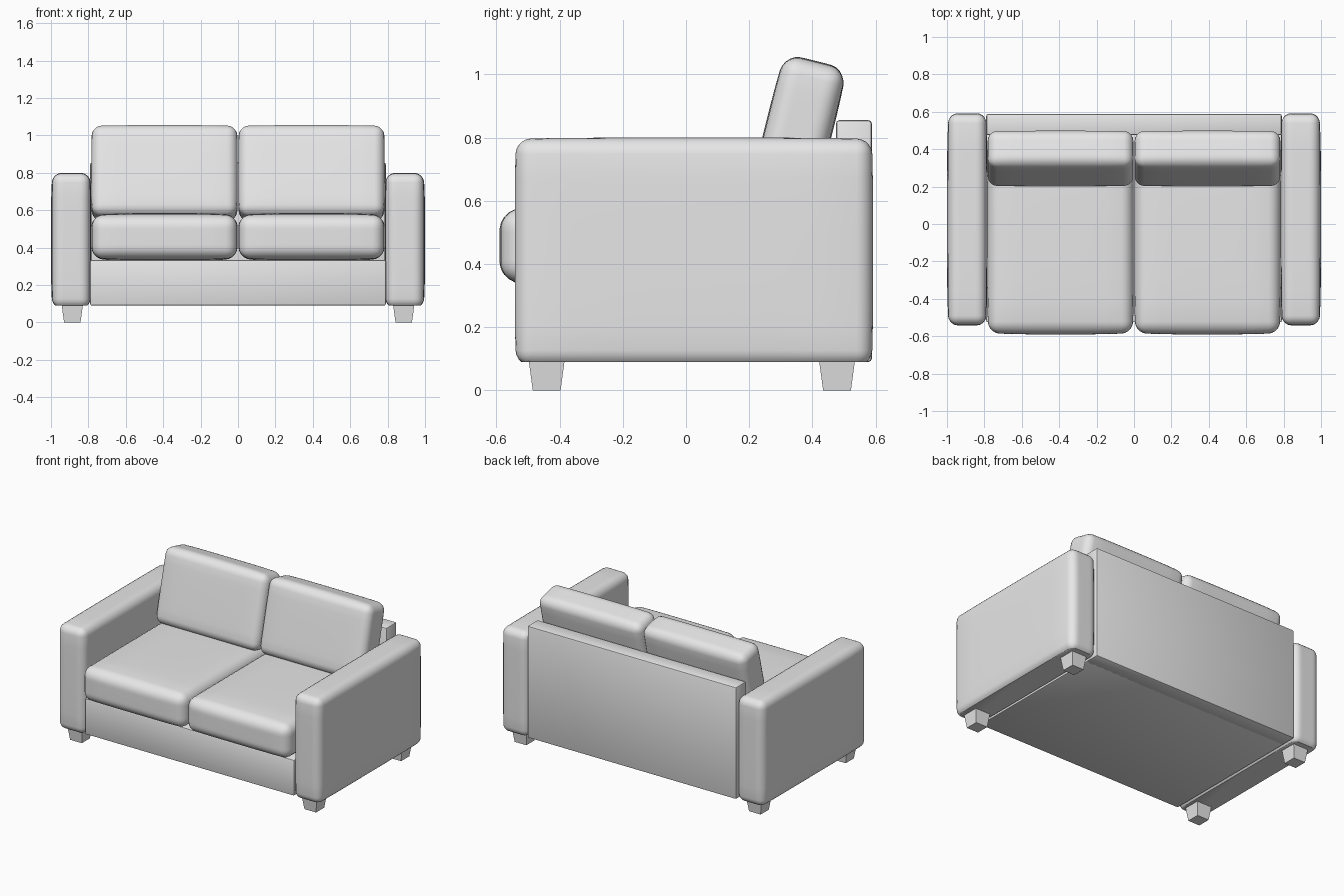
import bpy, bmesh, math
from mathutils import Matrix, Vector

if "Cube" in bpy.data.objects:
    bpy.data.objects.remove(bpy.data.objects["Cube"])

fabric = bpy.data.materials.new("grey upholstery")
fabric.diffuse_color = (0.8, 0.8, 0.8, 1)
fabric.use_nodes = True
fabric.node_tree.nodes["Principled BSDF"].inputs["Base Color"].default_value = fabric.diffuse_color


def finish(bm, name, angle=35):
    """Turn a bmesh into a smooth-shaded object with the fabric colour."""
    bmesh.ops.recalc_face_normals(bm, faces=bm.faces[:])
    mesh = bpy.data.meshes.new(name)
    bm.to_mesh(mesh)
    bm.free()
    mesh.materials.append(fabric)
    mesh.shade_smooth()
    mesh.set_sharp_from_angle(angle=math.radians(angle))
    ob = bpy.data.objects.new(name, mesh)
    bpy.context.collection.objects.link(ob)
    return ob


def soft_box(name, lo, hi, radius, puff=(0, 0, 0), tilt=0, floor=None, segments=5):
    """Rounded box between two corners, with bulging sides, optional tilt and flat cut base."""
    lo, hi, puff = Vector(lo), Vector(hi), Vector(puff)
    centre, half = (lo + hi) / 2, (hi - lo) / 2 - puff
    bm = bmesh.new()
    bmesh.ops.create_cube(bm, size=2, matrix=Matrix.Diagonal((*half, 1)))
    bmesh.ops.bevel(bm, geom=bm.edges[:], offset=radius, segments=segments,
                    profile=0.5, affect='EDGES')
    # extra loops so that the sides can bulge
    if puff.length > 0:
        for axis in range(3):
            no = Vector([float(i == axis) for i in range(3)])
            for k in range(-3, 4):
                bmesh.ops.bisect_plane(bm, geom=bm.verts[:] + bm.edges[:] + bm.faces[:],
                                       plane_co=no * (half[axis] - radius) * k / 4, plane_no=no)
        for v in bm.verts:
            f = [v.co[i] / half[i] for i in range(3)]
            w = [max(0, 1 - t ** 4) for t in f]
            v.co += Vector((puff.x * f[0] * w[1] * w[2],
                            puff.y * f[1] * w[0] * w[2],
                            puff.z * f[2] * w[0] * w[1]))
    bm.transform(Matrix.Translation(centre) @ Matrix.Rotation(tilt, 4, 'X'))
    if floor is not None:
        bmesh.ops.bisect_plane(bm, geom=bm.verts[:] + bm.edges[:] + bm.faces[:],
                               plane_co=(0, 0, floor), plane_no=(0, 0, 1), clear_inner=True)
        bmesh.ops.holes_fill(bm, edges=[e for e in bm.edges if e.is_boundary], sides=0)
    return finish(bm, name)


def leg(name, x, y):
    """Tapered square foot, narrower at the ground."""
    bm = bmesh.new()
    bmesh.ops.create_cube(bm, size=1)
    for v in bm.verts:
        w = 0.115 if v.co.z > 0 else 0.088
        v.co = (x + v.co.x * w, y + v.co.y * w, 0.1 if v.co.z > 0 else 0)
    finish(bm, name)


# frame: base and back panel
soft_box("base", (-0.79, -0.525, 0.09), (0.79, 0.5, 0.335), 0.008, segments=2)
soft_box("back_panel", (-0.79, 0.475, 0.09), (0.79, 0.588, 0.855), 0.01, segments=2)

for side, s in (("left", -1), ("right", 1)):
    def span(a, b):
        return sorted((s * a, s * b))

    # arm with flat underside
    x0, x1 = span(0.783, 1.0)
    soft_box(side + "_arm", (x0, -0.542, 0.075), (x1, 0.592, 0.8), 0.048,
             (0.008, 0.004, 0.004), floor=0.09)

    # seat cushion
    x0, x1 = span(0.002, 0.784)
    soft_box(side + "_seat_cushion", (x0, -0.59, 0.33), (x1, 0.46, 0.585), 0.06,
             (0.004, 0.008, 0.012))

    # leaning back cushion
    soft_box(side + "_back_cushion", (x0, 0.244, 0.545), (x1, 0.456, 1.05), 0.05,
             (0.004, 0.006, 0.006), tilt=math.radians(-14))

    # feet
    leg(side + "_front_leg", s * 0.886, -0.441)
    leg(side + "_rear_leg", s * 0.886, 0.478)
